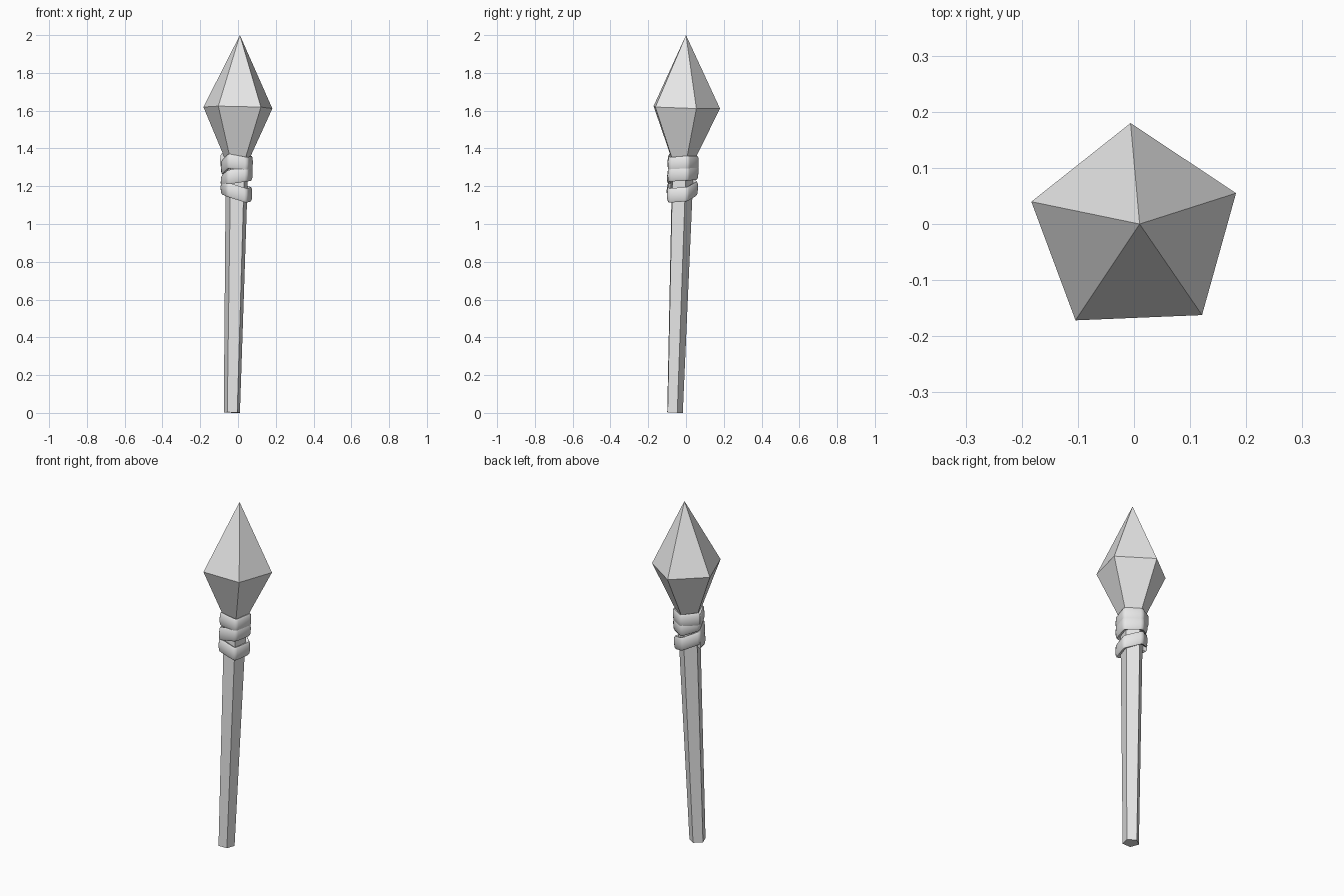
import bpy
import bmesh
from math import cos, sin, radians
from mathutils import Vector

cube = bpy.data.objects.get("Cube")
if cube:
    bpy.data.objects.remove(cube)

# Shared leaning axis and pentagon orientation
FOOT = Vector((-0.032, -0.062, 0.0))
TIP = Vector((0.01, 0.0, 2.0))
LEAN = Vector((0, 0, 1)).rotation_difference(TIP - FOOT)
TURN = 20.4

grey = bpy.data.materials.new("plain grey")
grey.use_nodes = True
grey.diffuse_color = (0.8, 0.8, 0.8, 1)
grey.node_tree.nodes["Principled BSDF"].inputs["Base Color"].default_value = (0.8, 0.8, 0.8, 1)


def place(angle, radius, z):
    """Point at an angle and radius around the leaning axis."""
    a = radians(angle)
    flat = Vector((radius * cos(a), radius * sin(a), 0))
    return FOOT.lerp(TIP, z / 2) + LEAN @ flat


def loft(name, rings, closed_ends=True):
    """Skin a list of point rings; a one-point ring makes a tip."""
    bm = bmesh.new()
    loops = [[bm.verts.new(p) for p in ring] for ring in rings]
    for low, high in zip(loops, loops[1:]):
        n = len(low)
        for i in range(n):
            j = (i + 1) % n
            if len(high) == 1:
                bm.faces.new((low[i], low[j], high[0]))
            else:
                bm.faces.new((low[i], low[j], high[j], high[i]))
    for ring in (loops[0], loops[-1]):
        if len(ring) > 2:
            bm.faces.new(ring)
    bmesh.ops.recalc_face_normals(bm, faces=bm.faces)
    mesh = bpy.data.meshes.new(name)
    bm.to_mesh(mesh)
    bm.free()
    mesh.materials.append(grey)
    obj = bpy.data.objects.new(name, mesh)
    bpy.context.collection.objects.link(obj)
    return obj


def pentagon(radius, z):
    return [place(TURN + 72 * k, radius, z) for k in range(5)]


# Tapered five-sided shaft
loft("shaft", [pentagon(0.045, 0.002), pentagon(0.063, 1.35)])

# Faceted spear head
loft("spear_head", [pentagon(0.061, 1.33), pentagon(0.192, 1.617), [TIP]])

# Strap wound around the joint: heights at successive shaft corners,
# starting at the left corner and going round past the front
HEIGHTS = [1.195, 1.178, 1.15, 1.16, 1.19, 1.22, 1.245, 1.262,
           1.27, 1.275, 1.30, 1.33, 1.315, 1.325, 1.325, 1.335]
# Strap section: outward offset and height offset
SECTION = [(-0.022, -0.032), (-0.006, -0.038), (0, -0.028), (0.002, 0),
           (0, 0.028), (-0.006, 0.038), (-0.022, 0.032)]
rings = []
last = len(HEIGHTS) - 1
for k, z in enumerate(HEIGHTS):
    corner = TURN + 144 + 72 * k
    for side in (-9, 0, 9):
        if (k == 0 and side < 0) or (k == last and side > 0):
            continue
        near = HEIGHTS[min(max(k + (1 if side > 0 else -1), 0), last)]
        height = z + (near - z) * abs(side) / 72
        radius = 0.0865 if side == 0 else 0.0825
        if k == last:
            radius += 0.006
        rings.append([place(corner + side, radius + out, height + up)
                      for out, up in SECTION])
strap = loft("strap", rings)

# Soft leather shading on the strap only
bpy.ops.object.select_all(action="DESELECT")
strap.select_set(True)
bpy.context.view_layer.objects.active = strap
bpy.ops.object.shade_smooth_by_angle(angle=radians(50))
